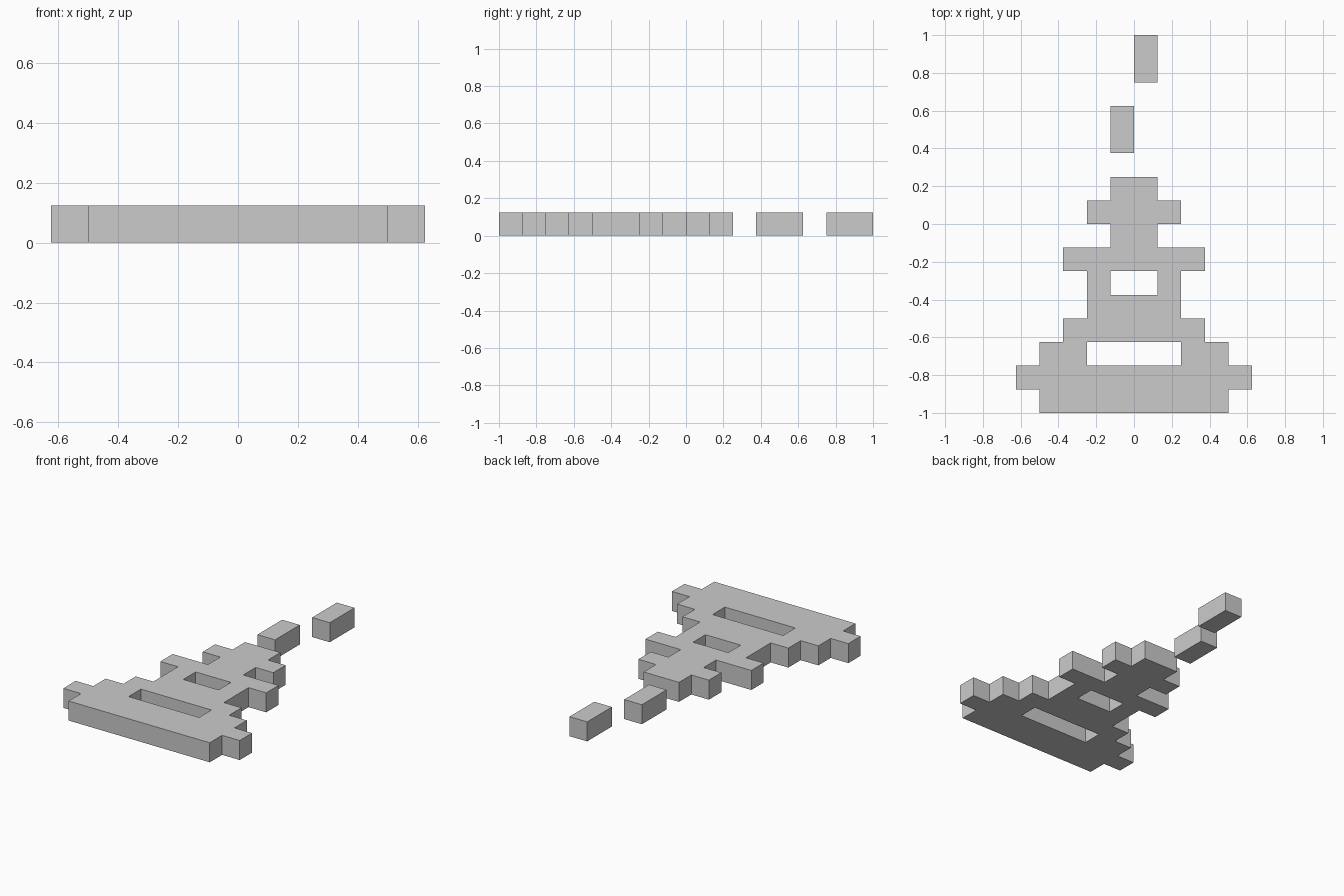
import bpy, bmesh

if "Cube" in bpy.data.objects:
    bpy.data.objects.remove(bpy.data.objects["Cube"])

U = 0.125  # one pixel cell


def pixel_slab(name, rows):
    """Slab of square cells; rows are (row index, [(first column, end column), ...])."""
    bm = bmesh.new()
    for r, spans in rows:
        for a, b in spans:
            for c in range(a, b):
                bm.faces.new([bm.verts.new((x * U, y * U, 0)) for x, y in
                              ((c, r), (c + 1, r), (c + 1, r + 1), (c, r + 1))])
    bmesh.ops.remove_doubles(bm, verts=bm.verts[:], dist=0.001)
    mesh = bpy.data.meshes.new(name)
    bm.to_mesh(mesh)
    bm.free()
    ob = bpy.data.objects.new(name, mesh)
    bpy.context.collection.objects.link(ob)
    # Thickness upward from the ground
    mod = ob.modifiers.new("thickness", 'SOLIDIFY')
    mod.thickness = U
    mod.offset = 1
    return ob


# Stepped body, each row mirrored in x: (inner, outer) half widths in cells
half_rows = [(0, 4), (0, 5), (2, 4), (0, 3), (0, 2),
             (1, 2), (0, 3), (0, 1), (0, 2), (0, 1)]
pixel_slab("stepped_body", [(i - 8, [(-o, -n), (n, o)])
                            for i, (n, o) in enumerate(half_rows)])

# Two loose blocks above the tip
for name, col, row in (("lower_block", -1, 3), ("upper_block", 0, 6)):
    pixel_slab(name, [(row, [(col, col + 1)]), (row + 1, [(col, col + 1)])])
